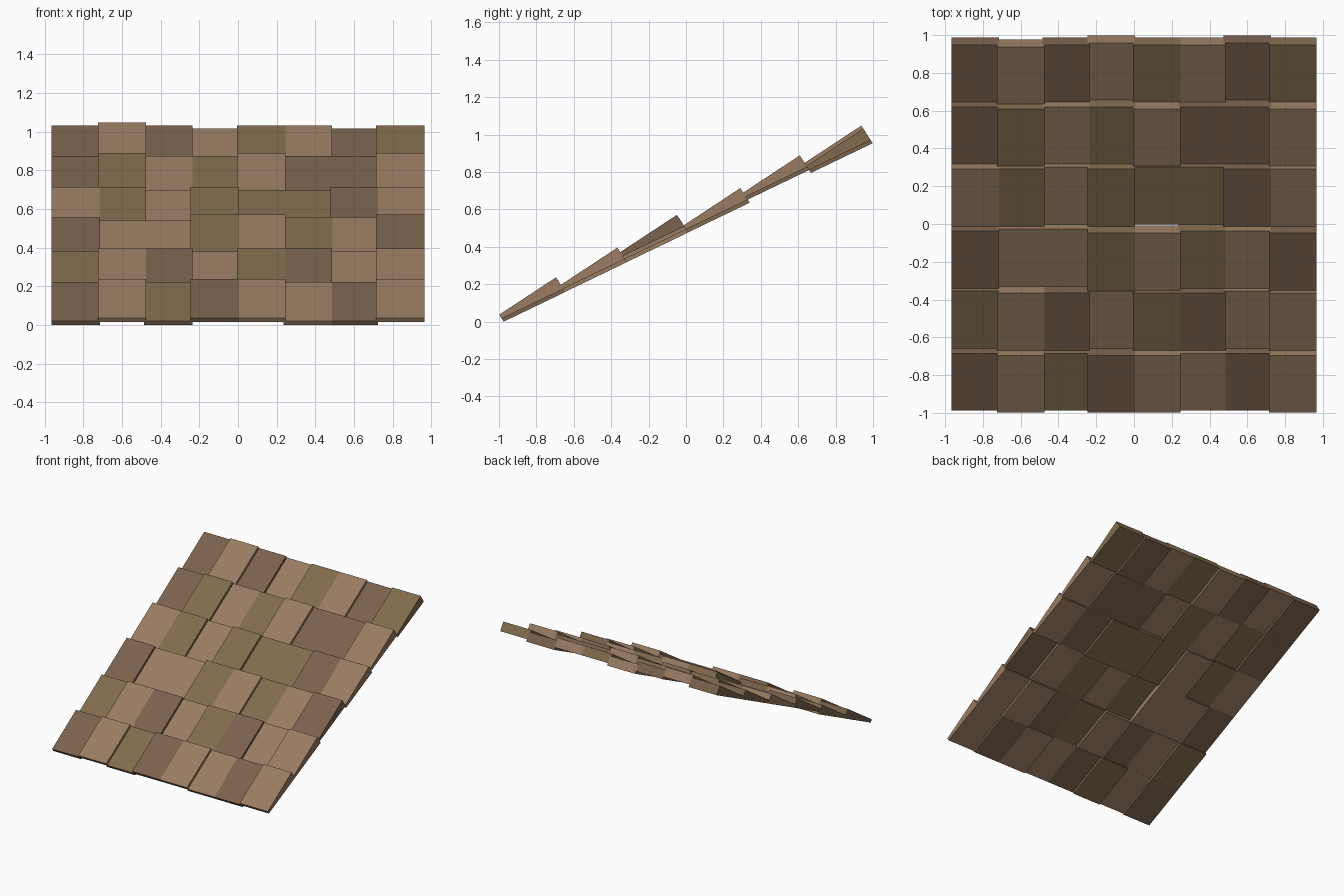
import bpy

if "Cube" in bpy.data.objects:
    bpy.data.objects.remove(bpy.data.objects["Cube"])

# Three wood tones
def wood(name, rgb):
    m = bpy.data.materials.new(name)
    m.diffuse_color = (*[(c / 255) ** 2.2 for c in rgb], 1)
    m.use_nodes = True
    m.node_tree.nodes["Principled BSDF"].inputs["Base Color"].default_value = m.diffuse_color
    return m

WOODS = {"L": wood("light_wood", (152, 123, 98)),
         "D": wood("dark_wood", (122, 98, 78)),
         "O": wood("olive_wood", (128, 107, 78))}

# Rows run from the eave (front) to the ridge (back)
TONES = ["DLODLLDL", "OLDLODLL", "DLLOLOLD", "LOLOOODL", "DOLOLDDL", "DLDLOLDO"]
LIFTS = ["-0-00--0", "-00-00-0", "0--++00+", "00-0--00", "0+00+00+", "0+0-00-0"]

WIDTH, PITCH_X, PITCH_Y, PITCH_Z = 0.25, 0.24, 0.3285, 0.159
# Wedge side profile (y, z): thin lower end, thick upper end
PROFILE = [(-0.999, 0.037), (-0.985, 0.016), (-0.655, 0.175), (-0.695, 0.237)]
LIFT = (-0.0105, 0.016)   # one step along the top face normal


def shingle(row, col):
    k = {"-": -1, "0": 0, "+": 1}[LIFTS[row][col]]
    dy = PITCH_Y * row + LIFT[0] * k
    dz = PITCH_Z * row + LIFT[1] * k
    x0 = -0.965 + PITCH_X * col
    verts = [(x, y + dy, z + dz) for x in (x0, x0 + WIDTH) for y, z in PROFILE]
    faces = [(3, 2, 1, 0), (4, 5, 6, 7)]
    faces += [(i, (i + 1) % 4, (i + 1) % 4 + 4, i + 4) for i in range(4)]
    name = f"shingle_row{row + 1}_{col + 1}"
    mesh = bpy.data.meshes.new(name)
    mesh.from_pydata(verts, [], faces)
    mesh.materials.append(WOODS[TONES[row][col]])
    bpy.context.collection.objects.link(bpy.data.objects.new(name, mesh))


# Roof panel of overlapping shingles
for row in range(6):
    for col in range(8):
        shingle(row, col)
